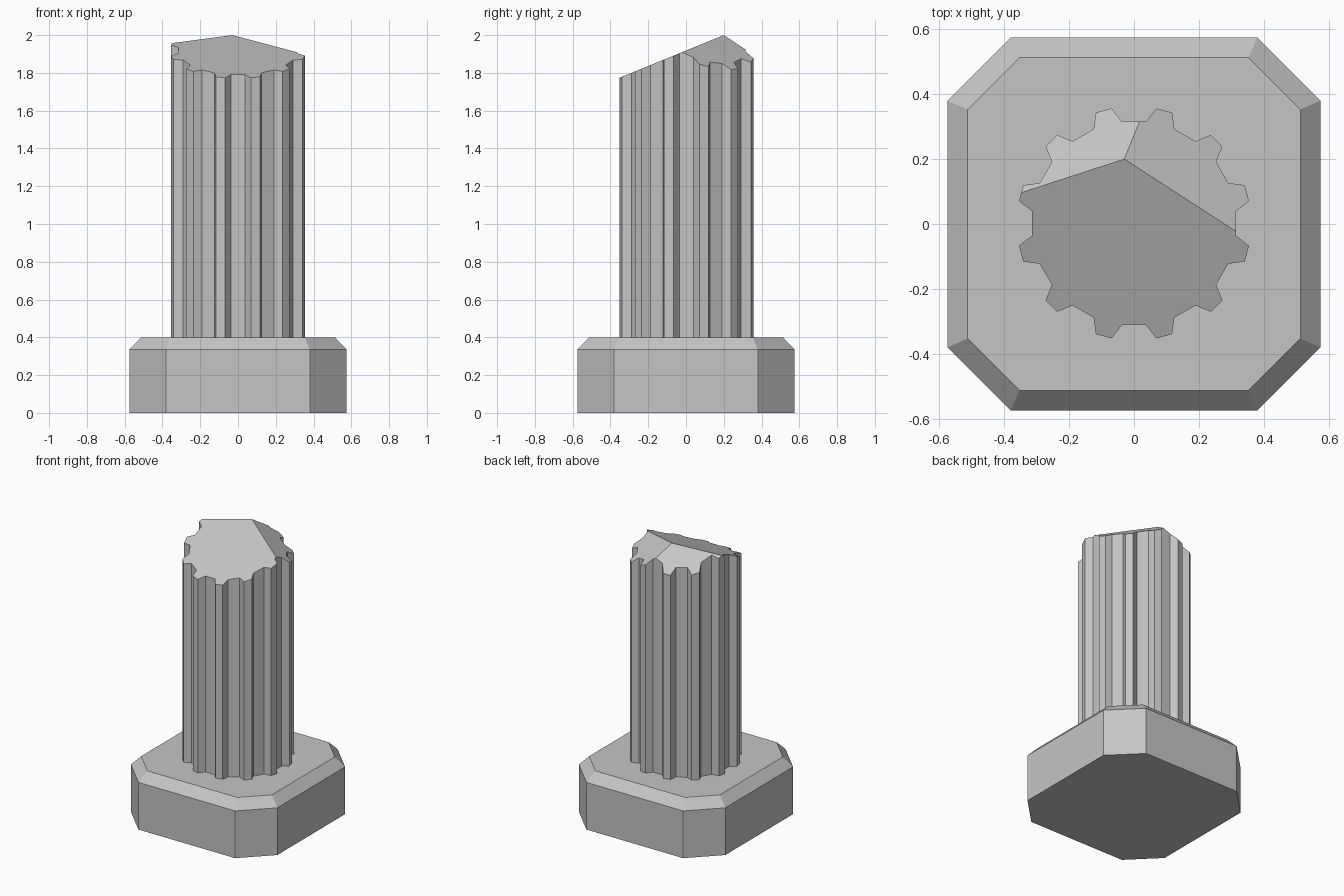
import bpy, bmesh
from math import radians, cos, sin
from mathutils import Vector

cube = bpy.data.objects.get("Cube")
if cube:
    bpy.data.objects.remove(cube, do_unlink=True)

# One plain stone colour
stone = bpy.data.materials.new("stone_grey")
stone.use_nodes = True
colour = (0.56, 0.56, 0.56, 1)
stone.diffuse_color = colour
stone.node_tree.nodes["Principled BSDF"].inputs["Base Color"].default_value = colour


def loft(bm, rings):
    """Join matching outlines into a closed solid."""
    loops = [[bm.verts.new(p) for p in ring] for ring in rings]
    for low, high in zip(loops, loops[1:]):
        for i in range(len(low)):
            j = (i + 1) % len(low)
            bm.faces.new((low[i], low[j], high[j], high[i]))
    bm.faces.new(loops[0][::-1])
    bm.faces.new(loops[-1])


def finish(bm, name):
    bmesh.ops.recalc_face_normals(bm, faces=bm.faces)
    mesh = bpy.data.meshes.new(name)
    bm.to_mesh(mesh)
    bm.free()
    mesh.materials.append(stone)
    obj = bpy.data.objects.new(name, mesh)
    bpy.context.collection.objects.link(obj)
    return obj


def octagon(half, corner, z):
    """Square outline with its corners cut off."""
    points = []
    for turn in range(4):
        for side in (-corner, corner):
            x, y = half, side
            for _ in range(turn):
                x, y = -y, x
            points.append((x, y, z))
    return points


# Plinth with a bevelled top edge
bm = bmesh.new()
loft(bm, [octagon(0.575, 0.38, 0), octagon(0.575, 0.38, 0.335), octagon(0.513, 0.353, 0.4)])
finish(bm, "plinth")

# Fluted shaft: twelve ribs round a core
ROOT, RIB = 0.316, 0.361
outline = []
for i in range(12):
    centre = 15 + i * 30
    for offset, radius in ((-8.2, ROOT), (-4, RIB), (4, RIB), (8.2, ROOT)):
        a = radians(centre + offset)
        outline.append((radius * cos(a), radius * sin(a) + 0.002))
bm = bmesh.new()
loft(bm, [[(x, y, z) for x, y in outline] for z in (0.4, 2.3)])

# Broken top: three sloping cuts that meet at one peak
peak = Vector((-0.03, 0.2, 2))
for slope_x, slope_y in ((0, 0.409), (-0.546, -0.435), (0.4, -0.82)):
    cut = bmesh.ops.bisect_plane(
        bm, geom=bm.verts[:] + bm.edges[:] + bm.faces[:], dist=1e-5,
        plane_co=peak, plane_no=Vector((-slope_x, -slope_y, 1)), clear_outer=True)
    rim = [e for e in cut["geom_cut"] if isinstance(e, bmesh.types.BMEdge)]
    bmesh.ops.holes_fill(bm, edges=[e for e in rim if e.is_boundary], sides=0)
finish(bm, "fluted_shaft")
